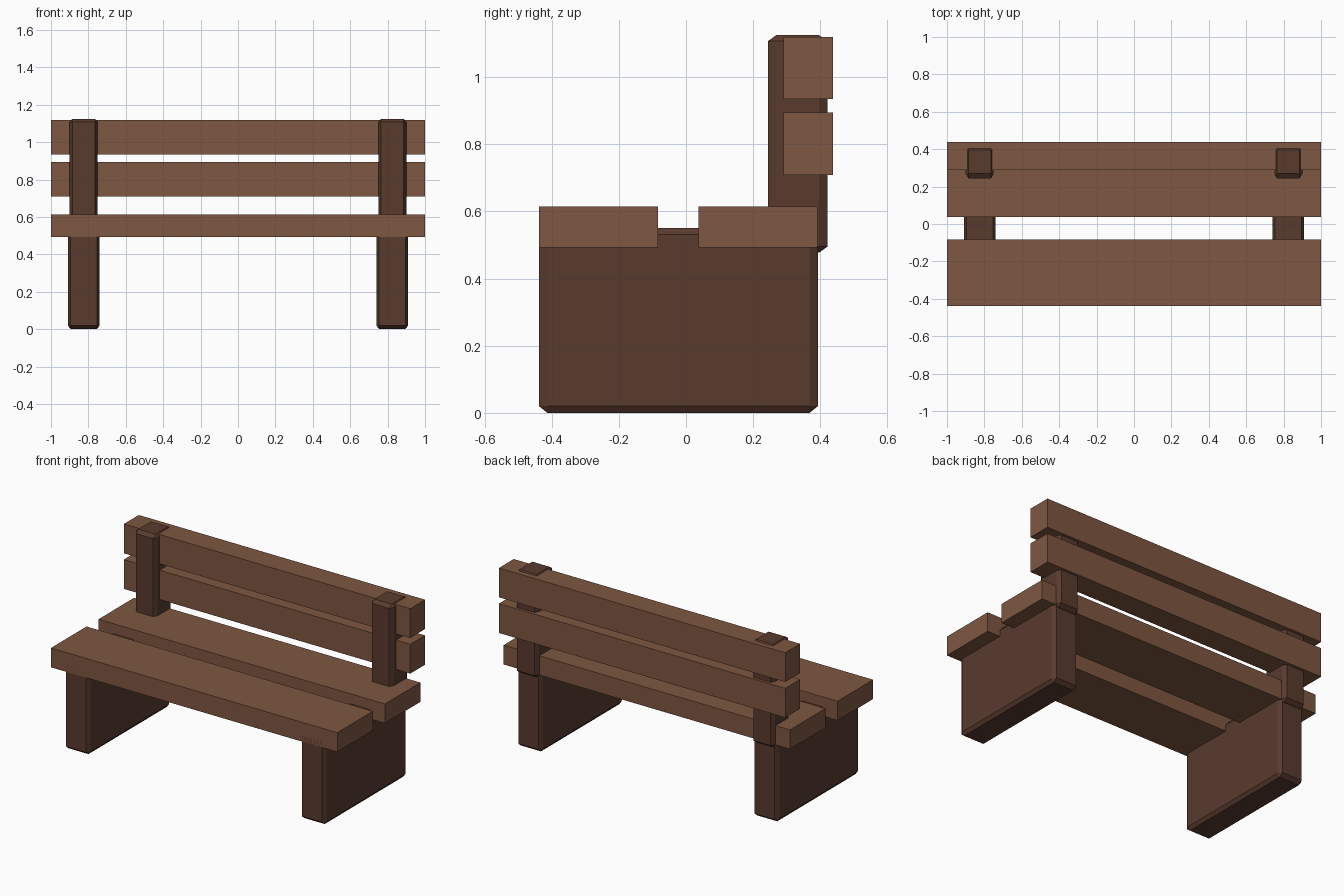
import bpy, bmesh
from mathutils import Vector

if "Cube" in bpy.data.objects:
    bpy.data.objects.remove(bpy.data.objects["Cube"])


def material(name, rgb):
    m = bpy.data.materials.new(name)
    m.diffuse_color = (*rgb, 1.0)
    m.use_nodes = True
    m.node_tree.nodes["Principled BSDF"].inputs["Base Color"].default_value = m.diffuse_color
    return m


plank_wood = material("plank_brown", (0.209, 0.095, 0.053))
frame_wood = material("dark_brown", (0.100, 0.043, 0.027))


def box(name, lo, hi, mat, chamfer=None):
    """Box between two corners, with an optional chamfer size per axis."""
    lo, hi = Vector(lo), Vector(hi)
    size, mid = hi - lo, (lo + hi) / 2
    unit = Vector(chamfer) if chamfer else Vector((1, 1, 1))
    bm = bmesh.new()
    bmesh.ops.create_cube(bm, size=1)
    bmesh.ops.scale(bm, verts=bm.verts, vec=[s / u for s, u in zip(size, unit)])
    if chamfer:
        bmesh.ops.bevel(bm, geom=bm.edges[:], offset=1, segments=1,
                        affect='EDGES', offset_type='OFFSET')
    bmesh.ops.scale(bm, verts=bm.verts, vec=unit)
    mesh = bpy.data.meshes.new(name)
    bm.to_mesh(mesh)
    bm.free()
    mesh.materials.append(mat)
    ob = bpy.data.objects.new(name, mesh)
    ob.location = mid
    bpy.context.collection.objects.link(ob)
    return ob


# Seat planks
box("seat_plank_front", (-1, -0.438, 0.492), (1, -0.083, 0.614), plank_wood)
box("seat_plank_back", (-1, 0.037, 0.492), (1, 0.391, 0.614), plank_wood)

# Backrest slats
box("back_slat_lower", (-1, 0.290, 0.709), (1, 0.438, 0.894), plank_wood)
box("back_slat_upper", (-1, 0.290, 0.934), (1, 0.438, 1.119), plank_wood)

# Chamfered slab legs and backrest posts, one pair per side
for side, s in (("left", -1), ("right", 1)):
    cx = 0.825 * s
    box("leg_" + side, (cx - 0.085, -0.438, 0), (cx + 0.085, 0.393, 0.551),
        frame_wood, (0.015, 0.025, 0.02))
    box("back_post_" + side, (cx - 0.075, 0.244, 0.477), (cx + 0.075, 0.421, 1.125),
        frame_wood, (0.015, 0.025, 0.018))
